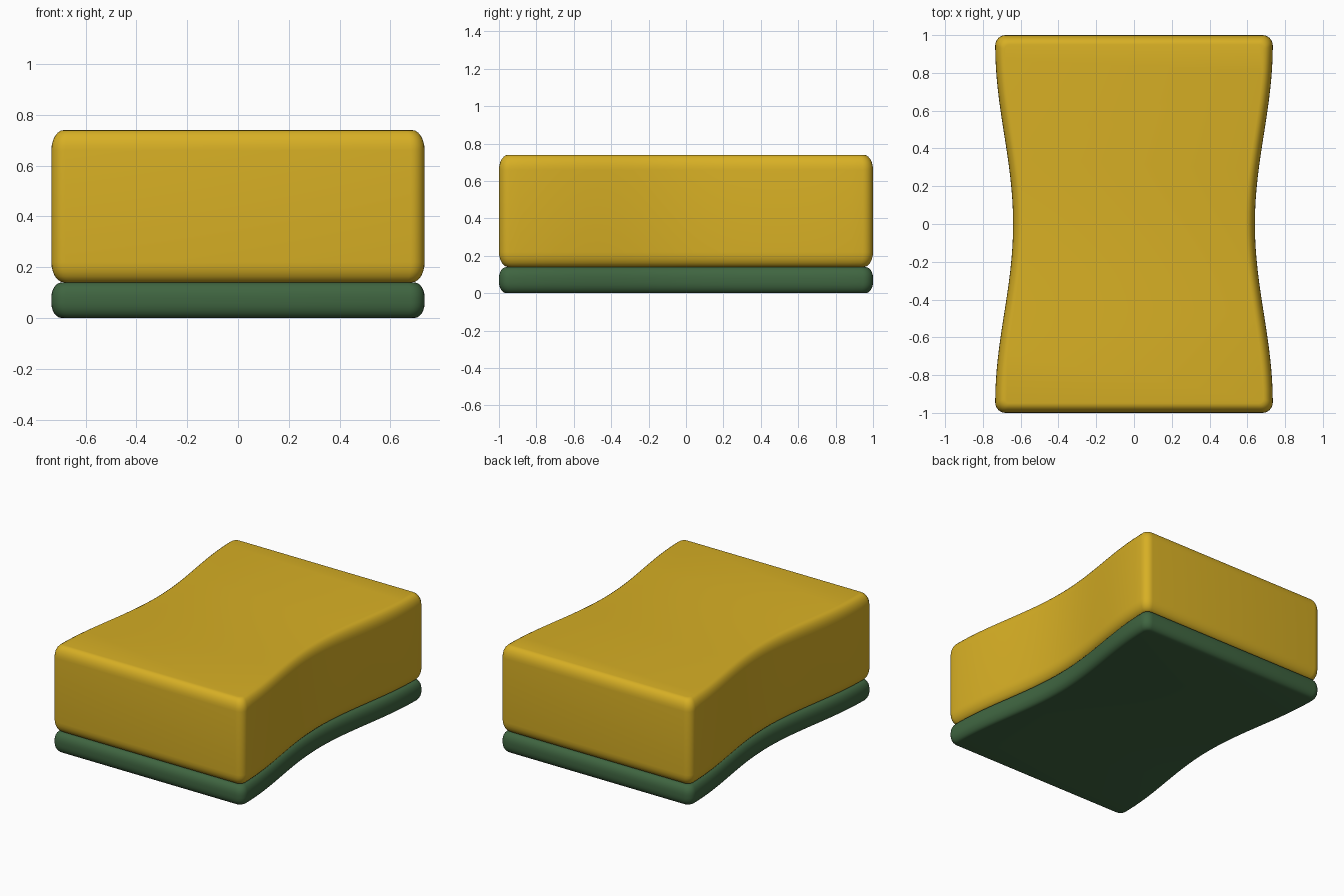
import bpy, bmesh, math

if "Cube" in bpy.data.objects:
    bpy.data.objects.remove(bpy.data.objects["Cube"])


def material(name, rgb):
    m = bpy.data.materials.new(name)
    m.diffuse_color = (*rgb, 1)
    m.use_nodes = True
    m.node_tree.nodes["Principled BSDF"].inputs["Base Color"].default_value = m.diffuse_color
    return m


def half_width(y):
    # gentle waist, widest near the ends
    return 0.735 - 0.0475 * (1 + math.cos(math.pi * min(abs(y) / 0.95, 1)))


def outline(inset):
    # one quadrant: waisted side, then a rounded corner; mirrored to a full loop
    r = max(0.055 - inset * 0.6, 0.015)
    yc = 1 - inset - r
    n = 16
    q = [(half_width(yc * i / n) - inset, yc * i / n) for i in range(n)]
    xc = half_width(yc) - inset - r
    for i in range(7):
        a = math.pi / 2 * i / 6
        q.append((xc + r * math.cos(a), yc + r * math.sin(a)))
    left = [(-x, y) for x, y in reversed(q)]
    low = [(-x, -y) for x, y in q[1:]]
    right = [(x, -y) for x, y in reversed(q[1:])]
    return q + left + low + right


def cushion(name, z0, z1, inset, height, mat):
    # stack of outlines with elliptical rounding at the bottom and top edges
    steps = 6
    arc = [(inset * (1 - math.sin(a)), height * (1 - math.cos(a)))
           for a in (math.pi / 2 * i / steps for i in range(steps + 1))]
    layers = [(d, z0 + h) for d, h in arc] + [(d, z1 - h) for d, h in reversed(arc)]
    bm = bmesh.new()
    rings = [[bm.verts.new((x, y, z)) for x, y in outline(d)] for d, z in layers]
    for a, b in zip(rings, rings[1:]):
        for i in range(len(a)):
            j = (i + 1) % len(a)
            bm.faces.new((a[i], a[j], b[j], b[i]))
    # caps as strips between the left and right sides
    for ring in (rings[0], rings[-1]):
        bm.faces.new(ring)
    bmesh.ops.recalc_face_normals(bm, faces=bm.faces)
    me = bpy.data.meshes.new(name)
    bm.to_mesh(me)
    bm.free()
    me.materials.append(mat)
    ob = bpy.data.objects.new(name, me)
    bpy.context.collection.objects.link(ob)
    bpy.ops.object.select_all(action='DESELECT')
    ob.select_set(True)
    bpy.context.view_layer.objects.active = ob
    bpy.ops.object.shade_smooth_by_angle(angle=math.radians(35))
    return ob


yellow = material("sponge yellow", (0.68, 0.43, 0.018))
green = material("scouring green", (0.05, 0.13, 0.052))

# soft sponge block on top of the scouring pad
cushion("sponge_body", 0.14, 0.74, 0.05, 0.08, yellow)
cushion("scouring_pad", 0.0, 0.14, 0.04, 0.06, green)
